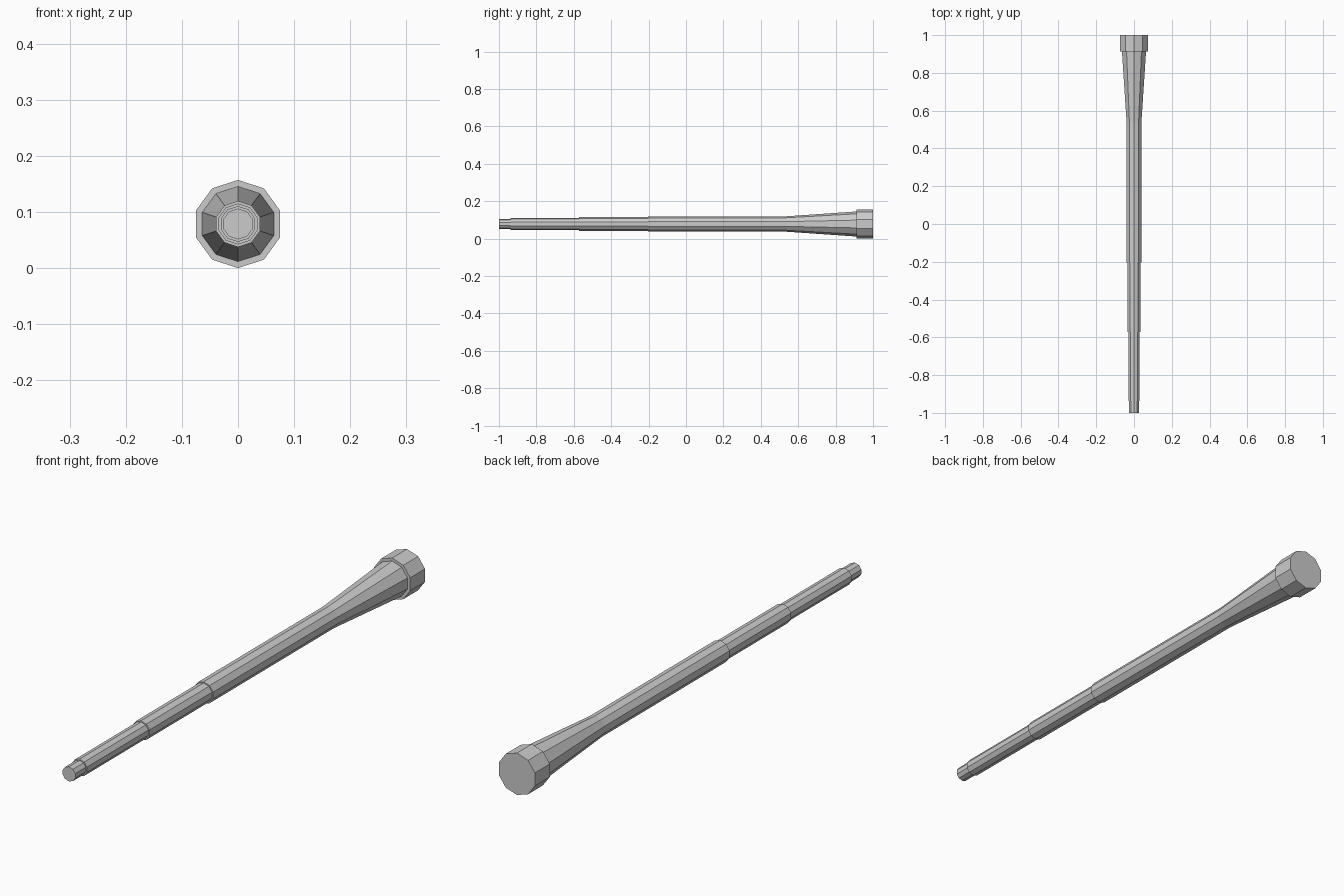
import bpy, bmesh
from math import sin, cos, tau

if "Cube" in bpy.data.objects:
    bpy.data.objects.remove(bpy.data.objects["Cube"])

SIDES = 10
AXIS_Z = 0.0785


def lathe(name, profile, cap_front=False, cap_back=False):
    """Ten-sided turned part along y, from (y, radius) pairs."""
    bm = bmesh.new()
    rings = []
    for y, r in profile:
        rings.append([bm.verts.new((r * sin(tau * i / SIDES), y,
                                    AXIS_Z + r * cos(tau * i / SIDES)))
                      for i in range(SIDES)])
    for a, b in zip(rings, rings[1:]):
        for i in range(SIDES):
            j = (i + 1) % SIDES
            bm.faces.new((a[i], a[j], b[j], b[i]))
    if cap_front:
        bm.faces.new(rings[0])
    if cap_back:
        bm.faces.new(rings[-1])
    bmesh.ops.recalc_face_normals(bm, faces=bm.faces)
    # Open sleeves: make sure the faces point away from the axis
    side = max(bm.faces, key=lambda f: f.calc_area())
    c = side.calc_center_median()
    if side.normal.x * c.x + side.normal.z * (c.z - AXIS_Z) < 0:
        bmesh.ops.reverse_faces(bm, faces=bm.faces)
    mesh = bpy.data.meshes.new(name)
    bm.to_mesh(mesh)
    bm.free()
    obj = bpy.data.objects.new(name, mesh)
    bpy.context.collection.objects.link(obj)
    return obj


# Narrow tip
lathe("tip", [(-1.0, 0.0275), (-0.937, 0.0275)], cap_front=True)
# Telescoping sections, each starting with its step face
lathe("front_section", [(-0.937, 0.0275), (-0.937, 0.032), (-0.573, 0.032)])
lathe("middle_section", [(-0.573, 0.032), (-0.573, 0.0365), (-0.203, 0.0365)])
# Main tube widening into the flared grip
lathe("main_tube", [(-0.203, 0.0365), (-0.203, 0.041),
                    (0.535, 0.041), (0.912, 0.067)])
# End collar
lathe("end_collar", [(0.912, 0.067), (0.912, 0.0785), (1.0, 0.0785)],
      cap_back=True)
